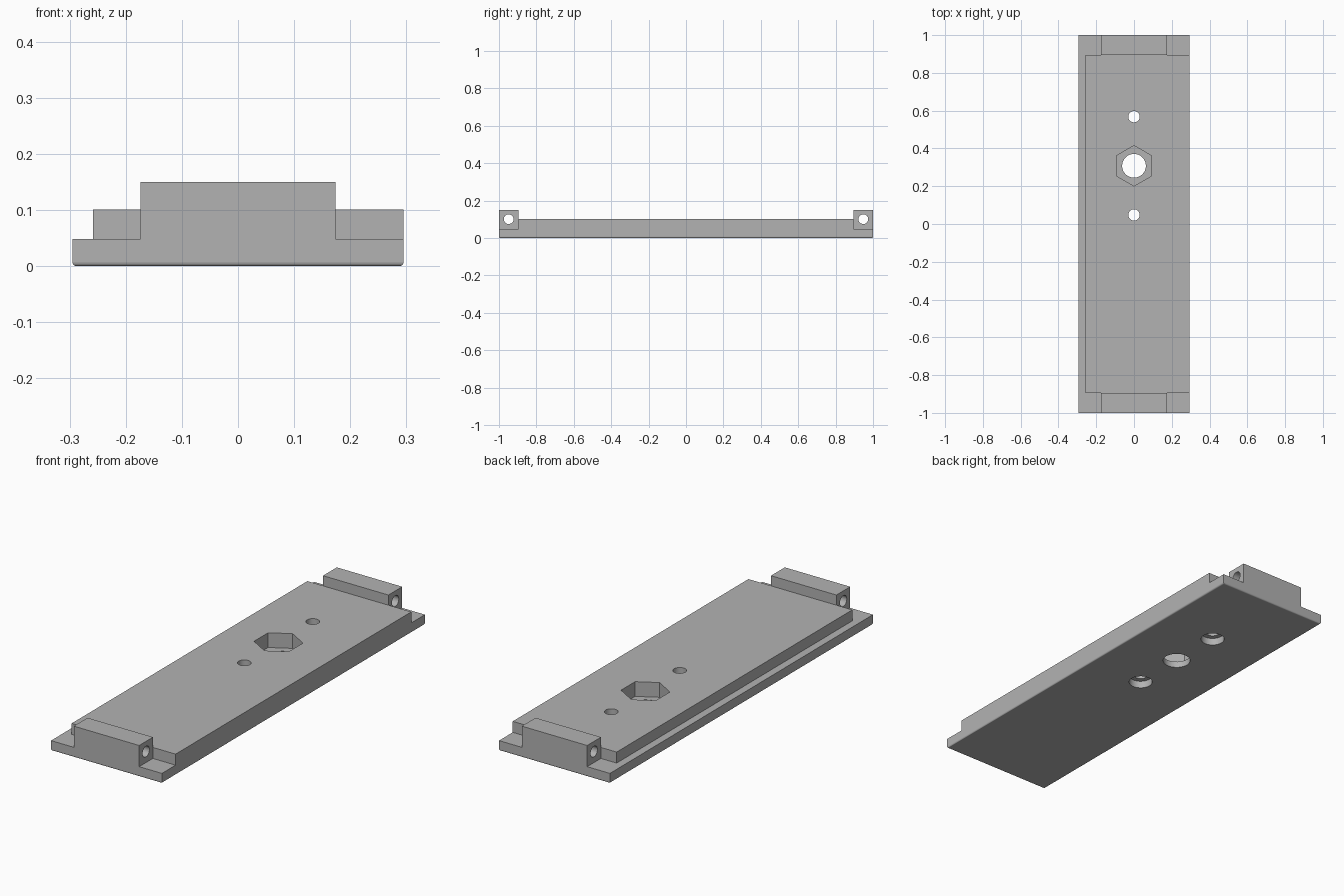
import bpy
import bmesh
from math import pi, radians
from mathutils import Matrix

cube = bpy.data.objects.get("Cube")
if cube:
    bpy.data.objects.remove(cube, do_unlink=True)

# Single grey material
GREY = (0.45, 0.45, 0.45, 1.0)
mat = bpy.data.materials.new("plain grey")
mat.use_nodes = True
mat.diffuse_color = GREY
mat.node_tree.nodes["Principled BSDF"].inputs["Base Color"].default_value = GREY


def finish(bm, name):
    mesh = bpy.data.meshes.new(name)
    bm.to_mesh(mesh)
    bm.free()
    mesh.materials.append(mat)
    obj = bpy.data.objects.new(name, mesh)
    bpy.context.collection.objects.link(obj)
    return obj


def box(name, x, y, z, fillet=0):
    """Box from (low, high) ranges, with optional rounded bottom edges."""
    bm = bmesh.new()
    bmesh.ops.create_cube(bm, size=1)
    for v in bm.verts:
        v.co = [r[0] if c < 0 else r[1] for c, r in zip(v.co, (x, y, z))]
    if fillet:
        edges = [e for e in bm.edges if all(v.co.z == z[0] for v in e.verts)]
        bmesh.ops.bevel(bm, geom=edges, offset=fillet, segments=5,
                        profile=0.5, affect='EDGES')
    return finish(bm, name)


def prism(name, radius, depth, centre, sides=32, rotation=Matrix()):
    bm = bmesh.new()
    bmesh.ops.create_cone(bm, cap_ends=True, segments=sides, radius1=radius,
                          radius2=radius, depth=depth,
                          matrix=Matrix.Translation(centre) @ rotation)
    return finish(bm, name)


def combine(body, tool, operation):
    mod = body.modifiers.new(tool.name, 'BOOLEAN')
    mod.object, mod.operation, mod.solver = tool, operation, 'EXACT'
    with bpy.context.temp_override(object=body, active_object=body):
        bpy.ops.object.modifier_apply(modifier=mod.name)
    bpy.data.objects.remove(tool, do_unlink=True)


# Base plate with raised slab, flush along one long side
W = 0.295
plate = box("mounting_plate", (-W, W), (-1, 1), (0, 0.048), fillet=0.007)
combine(plate, box("raised_slab", (-0.258, W), (-0.896, 0.896), (0.02, 0.101)), 'UNION')

# End lugs, each with a cross hole
for s in (-1, 1):
    ends = sorted((s * 0.895, s))
    combine(plate, box("end_lug", (-0.174, 0.174), ends, (0.02, 0.15)), 'UNION')
for s in (-1, 1):
    combine(plate, prism("pin_hole", 0.026, 1, (0, s * 0.948, 0.101),
                         rotation=Matrix.Rotation(pi / 2, 4, 'Y')), 'DIFFERENCE')

# Nut pocket with its bolt hole
NUT_Y = 0.308
combine(plate, prism("bolt_hole", 0.063, 1, (0, NUT_Y, 0)), 'DIFFERENCE')
combine(plate, prism("nut_pocket", 0.107, 0.2, (0, NUT_Y, 0.13), sides=6), 'DIFFERENCE')

# Screw holes counterbored from below
for s in (-1, 1):
    y = NUT_Y + s * 0.26
    combine(plate, prism("screw_hole", 0.03, 1, (0, y, 0)), 'DIFFERENCE')
    combine(plate, prism("counterbore", 0.054, 0.2, (0, y, -0.065)), 'DIFFERENCE')

# Smooth the curved faces, keep the axis-aligned ones flat
bpy.ops.object.select_all(action='DESELECT')
plate.select_set(True)
bpy.context.view_layer.objects.active = plate
bpy.ops.object.shade_smooth_by_angle(angle=radians(30))
for p in plate.data.polygons:
    if max(abs(c) for c in p.normal) > 0.999:
        p.use_smooth = False
